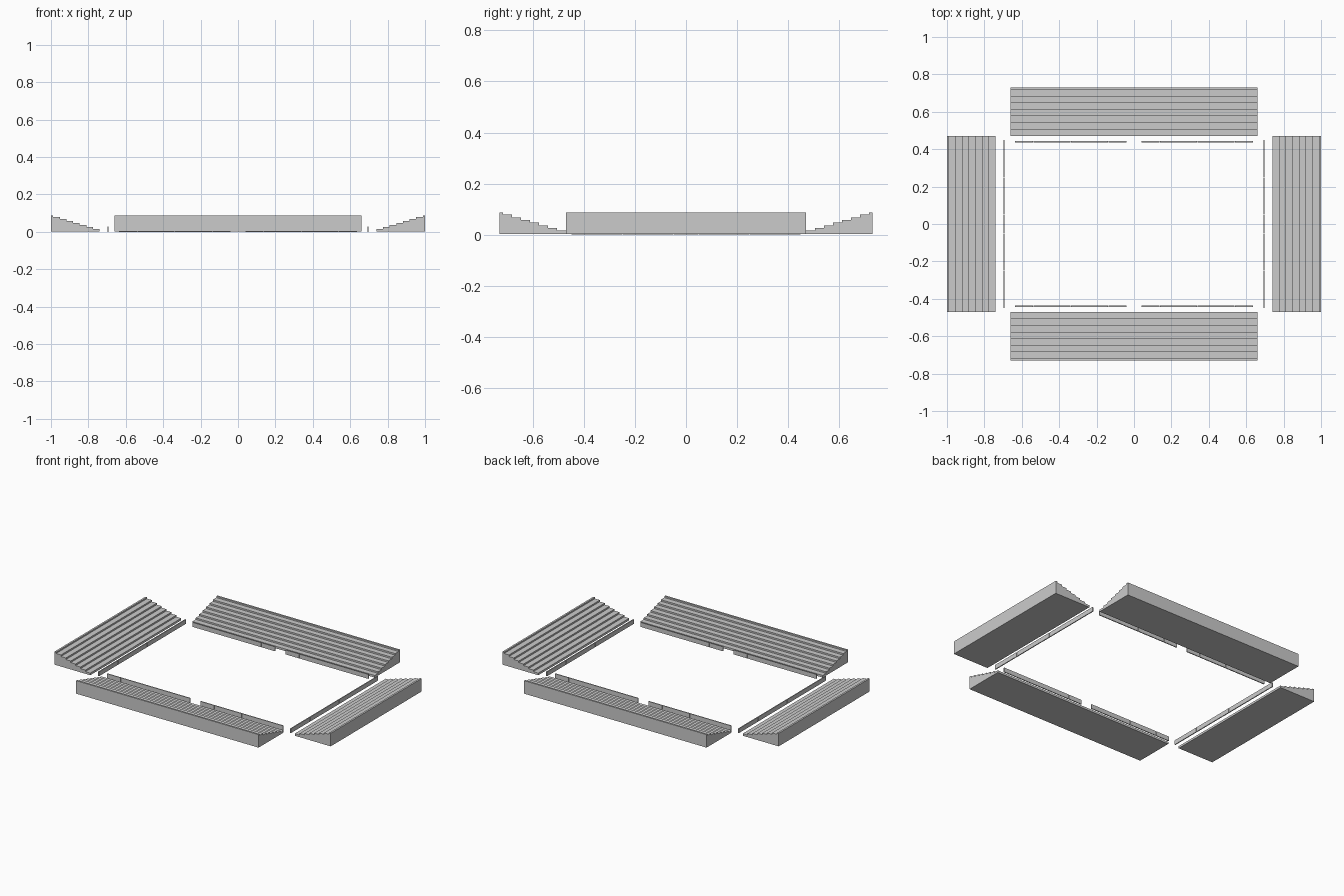
import bpy
import bmesh
from math import pi
from mathutils import Matrix

if "Cube" in bpy.data.objects:
    bpy.data.objects.remove(bpy.data.objects["Cube"])

BASE = 0.002    # stand underside
DEPTH = 0.26    # stand depth
STEPS = 7


def make_object(name, bm):
    bmesh.ops.recalc_face_normals(bm, faces=bm.faces)
    mesh = bpy.data.meshes.new(name)
    bm.to_mesh(mesh)
    bm.free()
    obj = bpy.data.objects.new(name, mesh)
    bpy.context.collection.objects.link(obj)
    return obj


# Stepped grandstand: profile runs outward along +y, extruded along x
def grandstand(name, length, inner, angle):
    wall = 0.012
    tread = (DEPTH - wall) / STEPS
    profile = [(inner, BASE)]
    for i in range(STEPS):
        z = 0.016 + i * 0.0103
        profile += [(inner + i * tread, z), (inner + (i + 1) * tread, z)]
    profile += [(inner + DEPTH - wall, 0.087), (inner + DEPTH, 0.087),
                (inner + DEPTH, BASE)]
    bm = bmesh.new()
    face = bm.faces.new([bm.verts.new((-length / 2, y, z)) for y, z in profile])
    result = bmesh.ops.extrude_face_region(bm, geom=[face])
    verts = [v for v in result["geom"] if isinstance(v, bmesh.types.BMVert)]
    bmesh.ops.translate(bm, verts=verts, vec=(length, 0, 0))
    bm.transform(Matrix.Rotation(angle, 4, 'Z'))
    return make_object(name, bm)


# Thin barrier made of upright panels, split at the given x positions
def barrier(name, cuts, offset, angle):
    gap, thick, height = 0.002, 0.006, 0.029
    bm = bmesh.new()
    for a, b in zip(cuts, cuts[1:]):
        m = (Matrix.Translation(((a + b) / 2, offset, height / 2))
             @ Matrix.Diagonal((b - a - gap, thick, height, 1)))
        bmesh.ops.create_cube(bm, size=1, matrix=m)
    bm.transform(Matrix.Rotation(angle, 4, 'Z'))
    return make_object(name, bm)


# Long sides: stand plus two barrier runs with a gateway between them
run = [0.038, 0.138, 0.338, 0.538, 0.638]
for side, angle in (("back", 0), ("front", pi)):
    grandstand(side + "_grandstand", 1.32, 0.47, angle)
    barrier(side + "_barrier_a", run, 0.44, angle)
    barrier(side + "_barrier_b", [-x for x in reversed(run)], 0.44, angle)

# Short ends: stand plus one continuous barrier
for side, angle in (("left", pi / 2), ("right", -pi / 2)):
    grandstand(side + "_grandstand", 0.94, 0.74, angle)
    barrier(side + "_barrier", [-0.45, -0.25, -0.05, 0.05, 0.25, 0.45], 0.695, angle)
